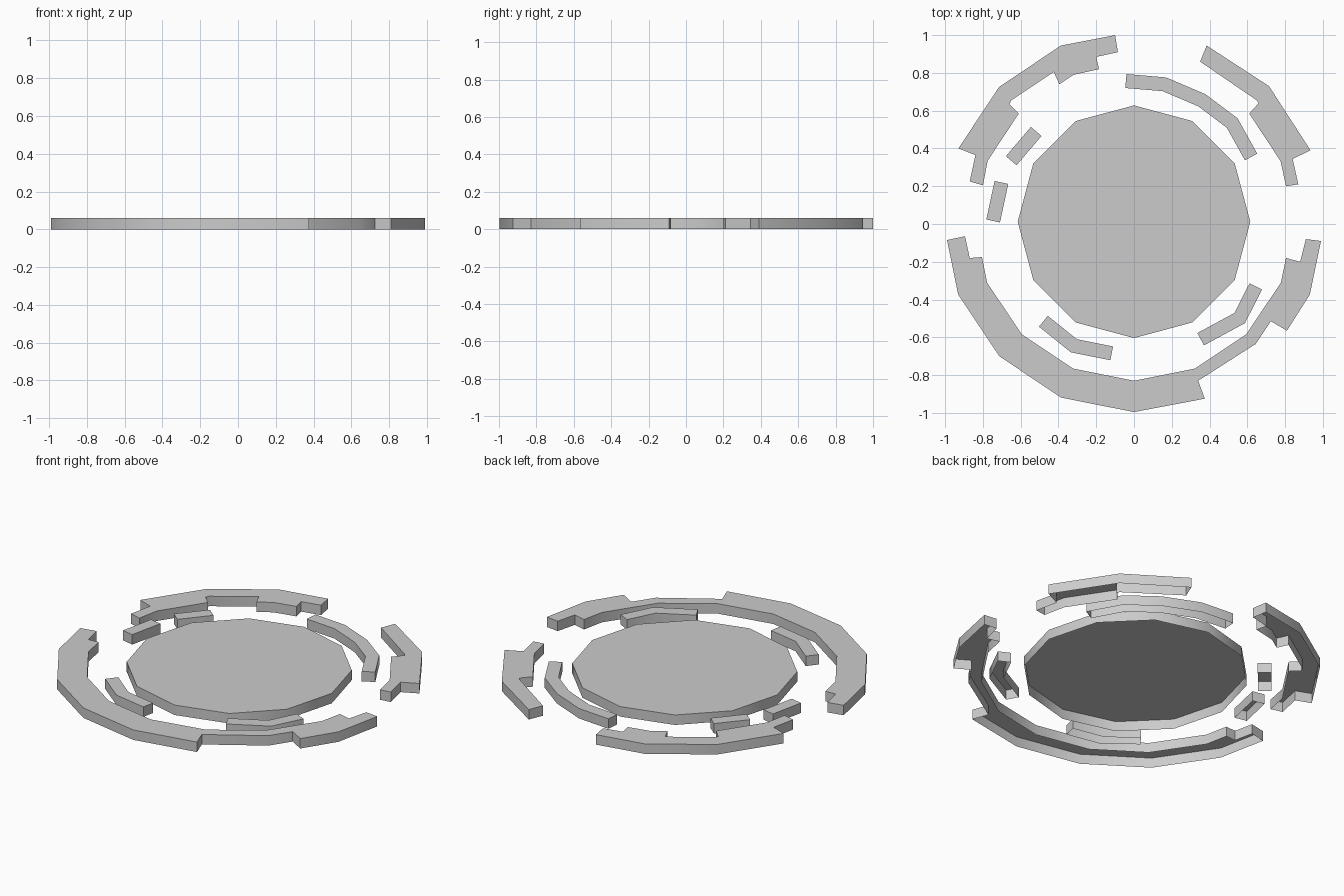
import bpy
import bmesh
import math
from mathutils import Vector

cube = bpy.data.objects.get("Cube")
if cube:
    bpy.data.objects.remove(cube, do_unlink=True)

HEIGHT = 0.06
CENTRE = Vector((0, 0.012))

grey = bpy.data.materials.new("light_grey")
grey.use_nodes = True
colour = (0.6, 0.6, 0.6, 1)
grey.diffuse_color = colour
grey.node_tree.nodes["Principled BSDF"].inputs["Base Color"].default_value = colour


def arc(radius, first, last, sides=16):
    """Corners of a regular polygon, counted anticlockwise from +x."""
    step = 1 if last >= first else -1
    return [CENTRE + radius * Vector((math.cos(math.tau * i / sides),
                                      math.sin(math.tau * i / sides)))
            for i in range(first, last + step, step)]


def points(*pairs):
    """Plan points given in hundredths of a unit."""
    return [Vector(pair) / 100 for pair in pairs]


def strip(path, width=0.074):
    """Mitred outline of constant width around a centre line."""
    left, right = [], []
    for i, p in enumerate(path):
        before = (p - path[i - 1]).normalized() if i else None
        after = (path[i + 1] - p).normalized() if i < len(path) - 1 else None
        tangent = ((before or after) + (after or before)).normalized()
        normal = Vector((-tangent.y, tangent.x))
        reach = width / 2 / tangent.dot(before or after)
        left.append(p + normal * reach)
        right.append(p - normal * reach)
    return left + right[::-1]


def plate(name, outline):
    """Raised plate with side walls and an open underside."""
    bm = bmesh.new()
    area = sum(a.cross(b) for a, b in zip(outline, outline[1:] + outline[:1]))
    if area < 0:
        outline = outline[::-1]
    top = [bm.verts.new((p.x, p.y, HEIGHT)) for p in outline]
    base = [bm.verts.new((p.x, p.y, 0)) for p in outline]
    bm.faces.new(top)
    for i in range(len(top)):
        bm.faces.new((top[i - 1], base[i - 1], base[i], top[i]))
    mesh = bpy.data.meshes.new(name)
    bm.to_mesh(mesh)
    bm.free()
    mesh.materials.append(grey)
    obj = bpy.data.objects.new(name, mesh)
    bpy.context.collection.objects.link(obj)
    # Smooth along the curved walls, sharp at the rims and notches
    bpy.ops.object.select_all(action="DESELECT")
    obj.select_set(True)
    bpy.context.view_layer.objects.active = obj
    bpy.ops.object.shade_smooth_by_angle(angle=math.radians(35))


# Central disc
plate("central_disc", arc(0.616, 0, 11, sides=12))

# Long front rim: outer edge, right notch, inner edge, left notch
plate("front_rim",
      arc(1.008, 9, 12)
      + points((37.5, -92.5), (34, -83), (64.5, -63.5), (72.5, -51.5), (81, -56.5))
      + arc(1.008, 15, 15)
      + points((99, -9), (91, -8), (88, -20), (80.5, -18))
      + arc(0.842, 15, 9)
      + points((-80.5, -17.5), (-87, -18), (-89.5, -6.5), (-99, -8.5)))

# Back left rim, with its short inner tabs
plate("back_left_rim",
      arc(1.01, 5, 7)[:2]
      + points((-93, 40), (-84, 36.5), (-87, 22.5), (-80, 20.5), (-77.5, 33.5),
               (-61, 58.5), (-66, 63.5), (-65, 65.5), (-42.5, 80.5), (-39.5, 74),
               (-32, 79), (-18.5, 82), (-20, 88.5), (-8.5, 91), (-10, 100)))

# Back right rim
plate("back_right_rim",
      points((38.5, 94.5), (71.5, 73), (93.5, 39), (84, 34.5), (87, 21), (80.5, 20))
      + arc(0.84, 1, 1)
      + points((61, 58.5), (66, 64), (65, 65.5), (35, 86)))

# Inner bars between disc and rim
bars = {
    "back_bar": points((62, 35.5), (52, 53.5), (36, 65.5), (16, 74), (-4.3, 75.7)),
    "front_right_bar": points((64.5, -33), (56, -49.8), (35.3, -61)),
    "front_left_bar": points((-48, -51.5), (-31.8, -64.5), (-11.8, -68.5)),
    "upper_side_bar": points((-51.8, 49), (-65, 33.5)),
    "lower_side_bar": points((-70.2, 22), (-74.6, 1.6)),
}
for name, path in bars.items():
    plate(name, strip(path))
